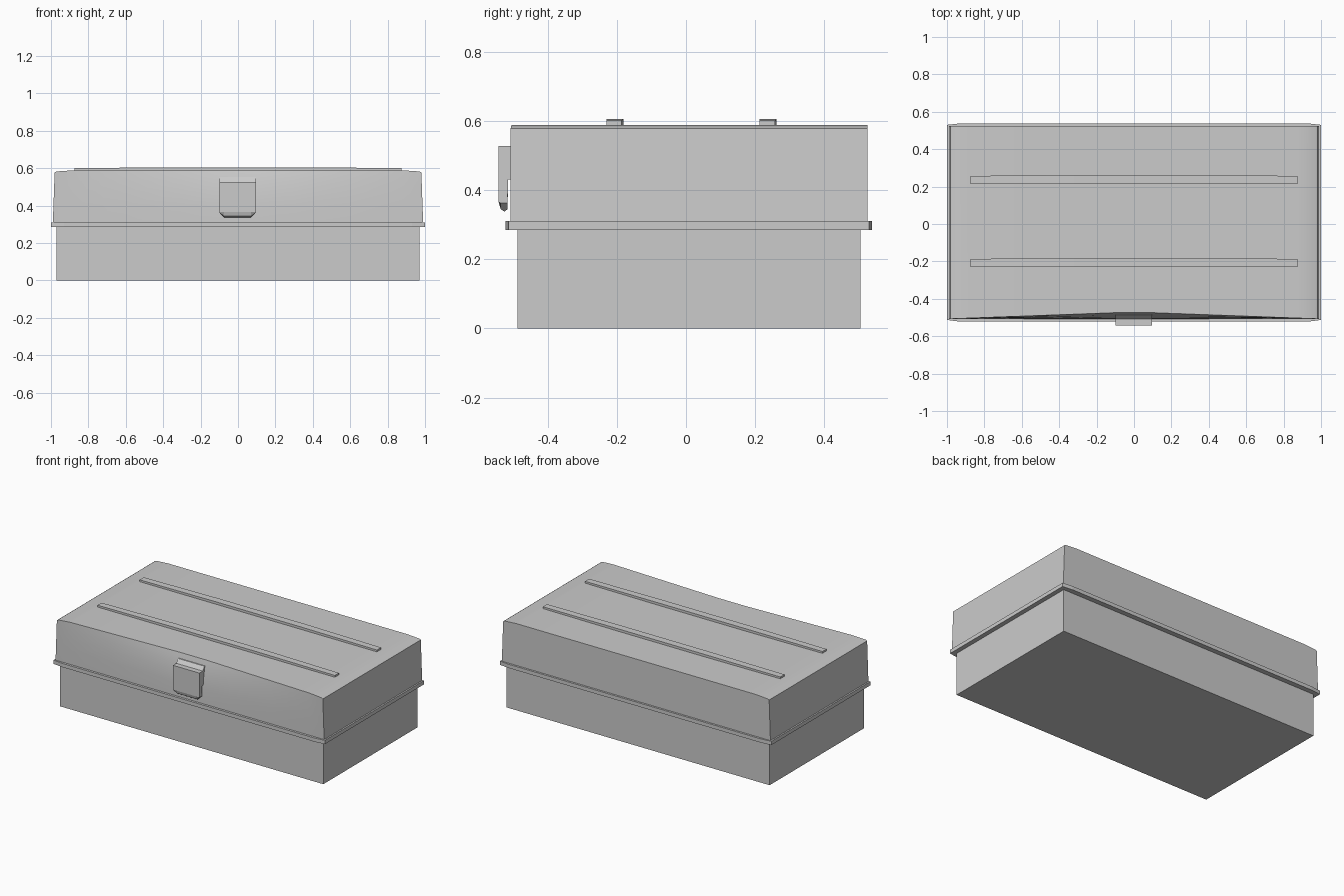
import bpy
import bmesh

if "Cube" in bpy.data.objects:
    bpy.data.objects.remove(bpy.data.objects["Cube"])


def make(name, sections, smooth=False):
    """Skin a row of matching closed cross-sections and cap both ends."""
    bm = bmesh.new()
    rings = [[bm.verts.new(p) for p in s] for s in sections]
    n = len(rings[0])
    for a, b in zip(rings, rings[1:]):
        for i in range(n):
            j = (i + 1) % n
            bm.faces.new((a[i], a[j], b[j], b[i]))
    bm.faces.new(rings[0])
    bm.faces.new(rings[-1])
    bmesh.ops.recalc_face_normals(bm, faces=bm.faces)
    me = bpy.data.meshes.new(name)
    bm.to_mesh(me)
    bm.free()
    ob = bpy.data.objects.new(name, me)
    bpy.context.collection.objects.link(ob)
    if smooth:
        bpy.ops.object.select_all(action='DESELECT')
        ob.select_set(True)
        bpy.context.view_layer.objects.active = ob
        bpy.ops.object.shade_smooth_by_angle(angle=0.5)
    return ob


def prism(name, outline, z0, z1):
    return make(name, [[(x, y, z) for x, y in outline] for z in (z0, z1)])


# Lower tray
prism("tray", [(-.97, -.487), (.97, -.487), (.97, .505), (-.97, .505)], 0, .288)

# Projecting rim with slightly tapered corners
prism("rim", [(-1, -.513), (-.93, -.522), (.93, -.522), (1, -.513),
              (1, .53), (.93, .538), (-.93, .538), (-1, .53)], .285, .31)

# Lid: lowered ends and a front that leans inward toward the middle
sections = []
for x in (-.99, -.98, -.89, -.6, -.3, -.1, .1, .3, .6, .89, .98, .99):
    inset = .033 * min(1, (.99 - abs(x)) / .89)
    top = .578 if abs(x) > .985 else .583 if abs(x) > .95 else .589
    ring = []
    for t in (0, .35, .6, .8, .93, 1):
        ring.append((x, -.507 + inset * t ** 2.5, .305 + (top - .305) * t))
    ring += [(x, .525, top), (x, .525, .305)]
    # Ends taper a little toward the top
    sections.append([(px * (1 - .01 * (pz - .305) / .28), py, pz) for px, py, pz in ring])
make("lid", sections, smooth=True)

# Two long ribs, slightly bowed in the middle
for name, y0, y1, bow in (("rear_rib", .213, .257, .005), ("front_rib", -.23, -.187, .006)):
    rows = []
    for x in (-.875, -.32, .32, .875):
        mid = abs(x) < .5
        a, b = y0, y1 + (bow if mid else 0)
        h = .605 if mid else .601
        rows.append([(x, a, .58), (x, b, .58), (x, b, h), (x, a, h)])
    make(name, rows)

# Latch with a rounded lower edge, meeting the sloped lid front
profile = [(-.542, .527), (-.542, .365), (-.536, .345), (-.525, .338), (-.516, .345),
           (-.515, .43), (-.47, .43), (-.476, .555), (-.488, .552), (-.507, .527)]
rows = []
for x, lift in ((-.1, .025), (-.075, 0), (.07, 0), (.095, .025)):
    rows.append([(x, y, max(z, .338 + lift) if z < .37 else z) for y, z in profile])
make("latch", rows)
